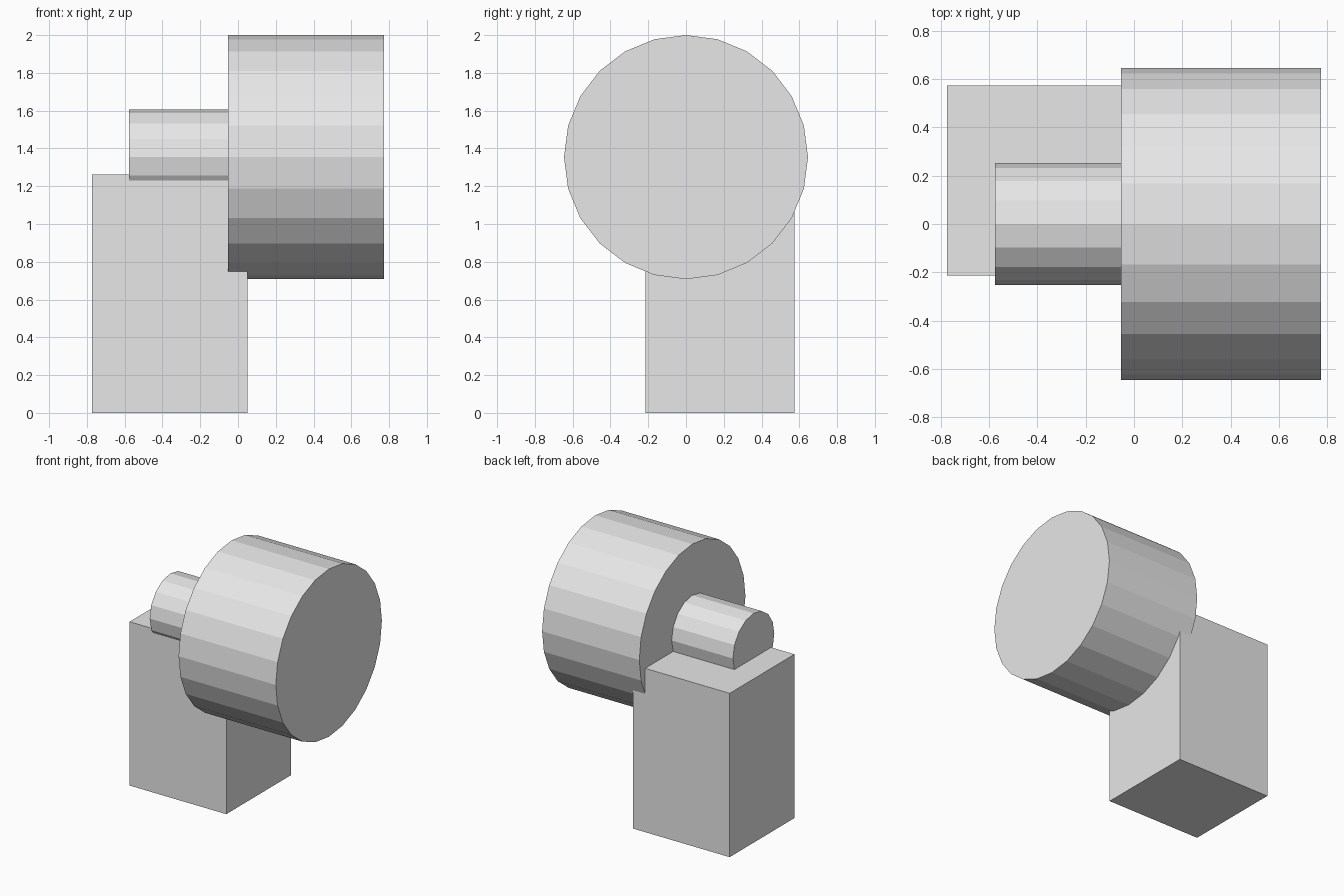
import bpy
from math import pi
from mathutils import Matrix

default = bpy.data.objects.get("Cube")
if default:
    bpy.data.objects.remove(default, do_unlink=True)

# One plain grey for everything
grey = bpy.data.materials.new("light_grey")
grey.use_nodes = True
colour = (0.8, 0.8, 0.8, 1)
grey.diffuse_color = colour
grey.node_tree.nodes["Principled BSDF"].inputs["Base Color"].default_value = colour


def finish(name):
    obj = bpy.context.object
    obj.name = obj.data.name = name
    obj.data.materials.append(grey)
    return obj


def block(name, low, high):
    """Box between two corners."""
    bpy.ops.mesh.primitive_cube_add(size=1)
    obj = finish(name)
    centre = [(a + b) / 2 for a, b in zip(low, high)]
    size = [b - a for a, b in zip(low, high)]
    obj.data.transform(Matrix.LocRotScale(centre, None, size))
    return obj


def drum(name, sides, radius, x_start, x_end, z):
    """Flat-sided cylinder lying along x, with a corner at the top."""
    bpy.ops.mesh.primitive_cylinder_add(vertices=sides, radius=radius, depth=x_end - x_start)
    obj = finish(name)
    place = Matrix.Translation(((x_start + x_end) / 2, 0, z))
    obj.data.transform(place @ Matrix.Rotation(pi / 2, 4, "Y"))
    return obj


AXLE_Z = 1.354

# Upright base, set back from the axle line
block("base_block", (-0.774, -0.214, 0), (0.05, 0.574, 1.262))

# Wide drum and the thin shaft that carries it
drum("main_drum", 24, 0.646, -0.054, 0.774, AXLE_Z)
drum("shaft", 16, 0.252, -0.576, 0.1, AXLE_Z)
